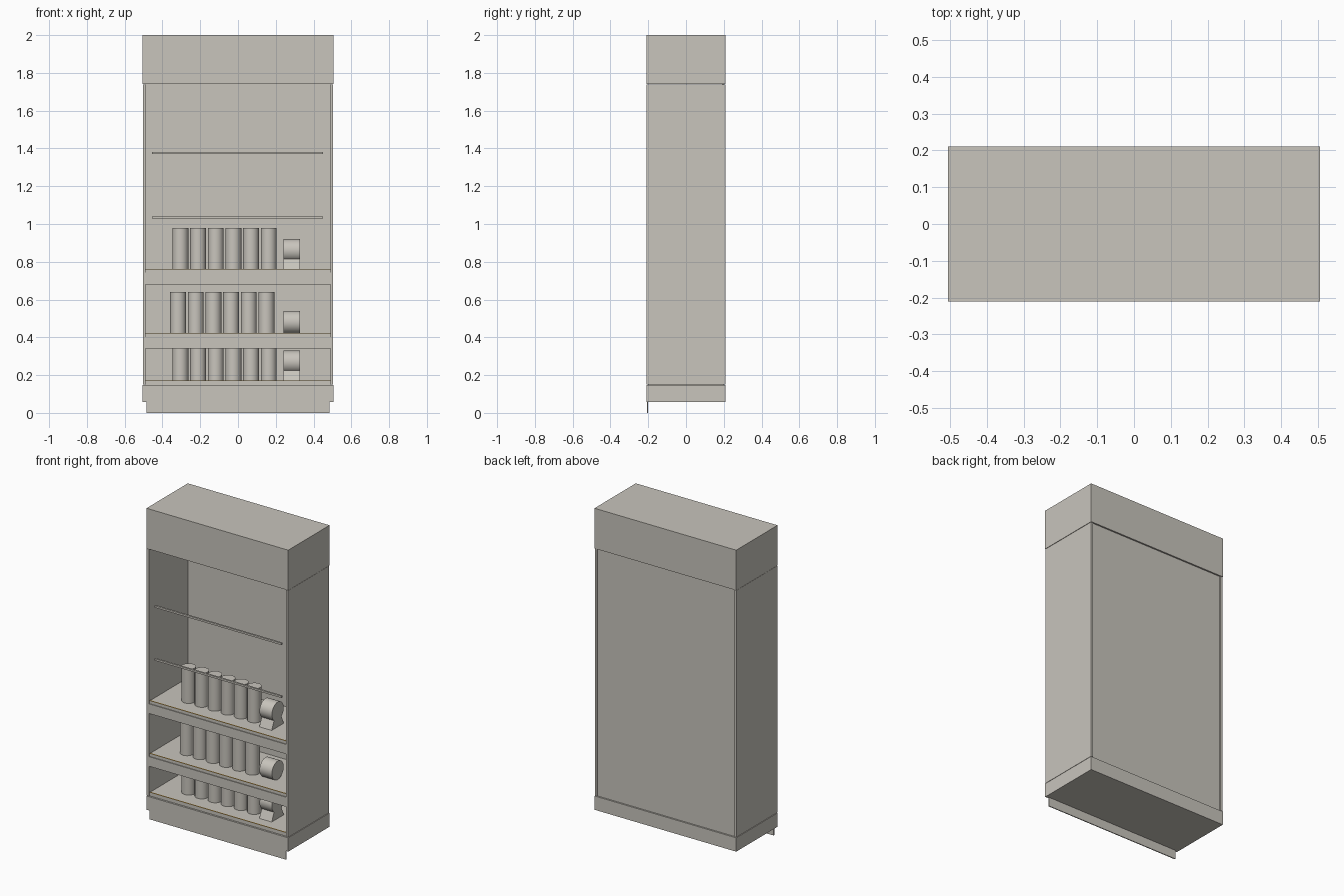
import bpy, bmesh, math

if "Cube" in bpy.data.objects:
    bpy.data.objects.remove(bpy.data.objects["Cube"])


def material(name, rgb):
    m = bpy.data.materials.new(name)
    m.diffuse_color = (*rgb, 1)
    m.use_nodes = True
    m.node_tree.nodes["Principled BSDF"].inputs["Base Color"].default_value = m.diffuse_color
    return m


GREY = material("warm grey", (0.58, 0.555, 0.505))
GOLD = material("amber", (0.55, 0.33, 0.07))


def box(name, x, y, z, mat=GREY):
    """Box from (min, max) ranges."""
    bpy.ops.mesh.primitive_cube_add(
        size=1, location=[(r[0] + r[1]) / 2 for r in (x, y, z)])
    o = bpy.context.object
    o.scale = [r[1] - r[0] for r in (x, y, z)]
    bpy.ops.object.transform_apply(location=False, rotation=False, scale=True)
    o.name = name
    o.data.materials.append(mat)
    return o


def cylinder(name, loc, r, h, along_x=False):
    bpy.ops.mesh.primitive_cylinder_add(
        vertices=32, radius=r, depth=h, location=loc,
        rotation=(0, math.pi / 2 if along_x else 0, 0))
    o = bpy.context.object
    o.name = name
    o.data.materials.append(GREY)
    bpy.ops.object.shade_smooth_by_angle()
    return o


def prism(name, profile, x0, x1):
    """Extrude a (y, z) profile along x."""
    bm = bmesh.new()
    f = bm.faces.new([bm.verts.new((x0, y, z)) for y, z in profile])
    ext = bmesh.ops.extrude_face_region(bm, geom=[f])["geom"]
    bmesh.ops.translate(bm, vec=(x1 - x0, 0, 0),
                        verts=[v for v in ext if isinstance(v, bmesh.types.BMVert)])
    bmesh.ops.recalc_face_normals(bm, faces=bm.faces)
    me = bpy.data.meshes.new(name)
    bm.to_mesh(me)
    bm.free()
    me.materials.append(GREY)
    o = bpy.data.objects.new(name, me)
    bpy.context.collection.objects.link(o)


W, D, IN = 0.505, 0.21, 0.489

# Cabinet carcass
box("header", (-W, W), (-D, D), (1.741, 2.0))
box("base", (-W, W), (-D, D), (0.058, 0.147))
box("kick_plate", (-0.485, 0.485), (-0.206, -0.2), (0, 0.058))
box("back_panel", (-IN, IN), (0.19, 0.2), (0.147, 1.741))
for side, s in (("left", -1), ("right", 1)):
    box(side + "_side_panel", sorted((s * IN, s * (W - 0.001))),
        (-D + 0.001, D - 0.002), (0.15, 1.739))

# Shelves with front rails and amber edge strips
for name, top in (("bottom", 0.17), ("middle", 0.42), ("upper", 0.76)):
    box(name + "_shelf", (-IN, IN), (-0.2, 0.19), (top - 0.022, top))
    box(name + "_edge_strip", (-IN, IN), (-0.2, -0.194), (top, top + 0.002), GOLD)
    if name != "bottom":
        box(name + "_shelf_rail", (-IN, IN), (-0.205, -0.195), (top - 0.08, top - 0.018))

# Hanging rods near the front
for i, z in enumerate((1.035, 1.376)):
    box(f"rod_{i + 1}", (-0.455, 0.45), (-0.2, -0.188), (z - 0.006, z + 0.006))

# Canisters and rolls on each shelf
Y = -0.065
for name, z, start, raised in (("bottom", 0.17, -0.305, True),
                               ("middle", 0.42, -0.317, False),
                               ("upper", 0.76, -0.305, True)):
    for i in range(6):
        cylinder(f"{name}_canister_{i + 1}", (start + i * 0.0935, Y, z + 0.11), 0.042, 0.22)
    lift = 0.1 if raised else 0.06
    cylinder(name + "_roll", (0.285, Y, z + lift), 0.06, 0.088, True)
    if raised:
        prism(name + "_roll_stand",
              [(Y - 0.062, z), (Y + 0.062, z), (Y + 0.03, z + 0.07), (Y - 0.03, z + 0.07)],
              0.241, 0.329)
